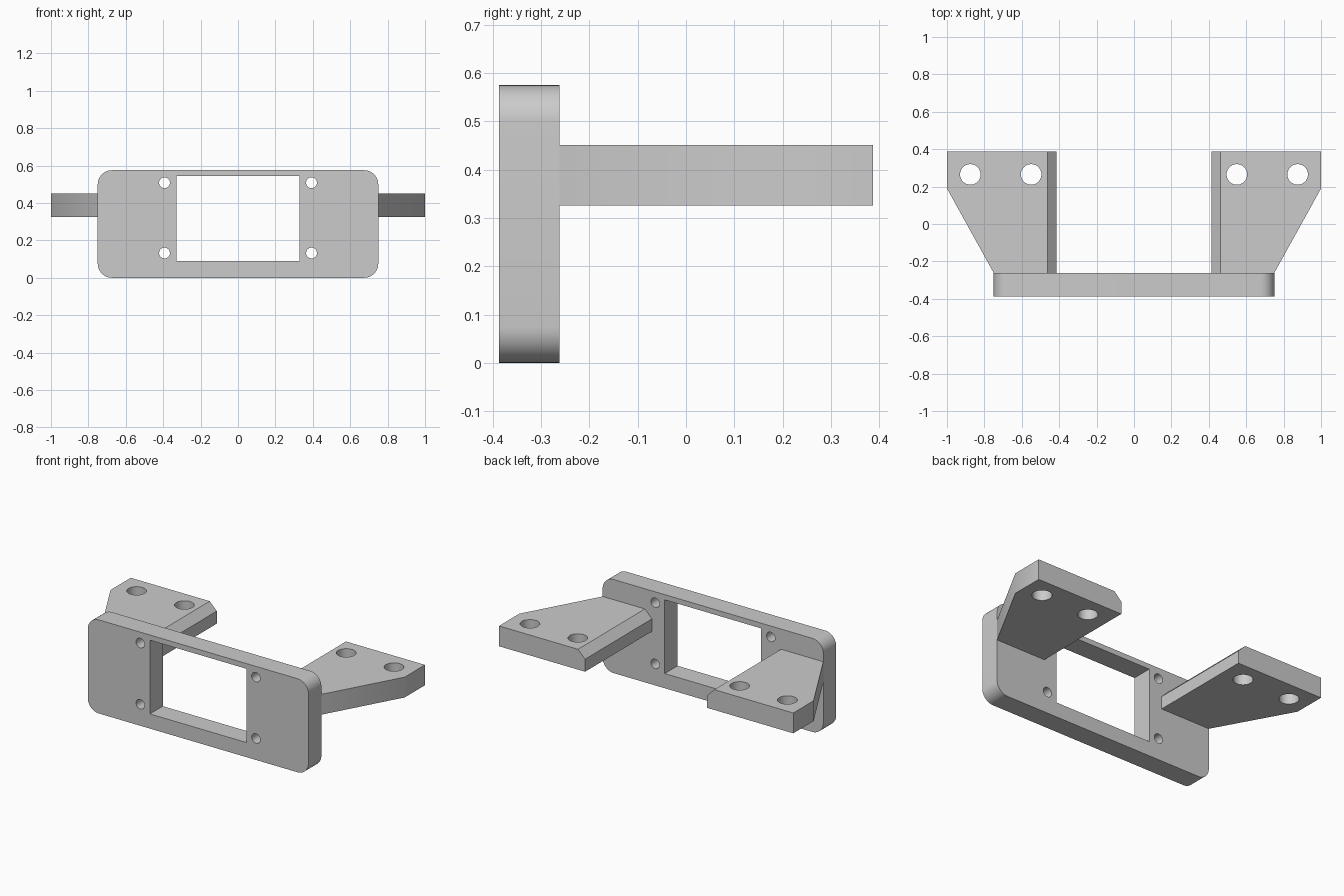
import bpy
import bmesh
from math import pi
from mathutils import Matrix, Vector

cube = bpy.data.objects.get("Cube")
if cube:
    bpy.data.objects.remove(cube, do_unlink=True)

FRONT, PLATE_BACK, BACK = -0.387, -0.262, 0.387
HEIGHT, HALF_WIDTH, CORNER = 0.575, 0.75, 0.075
ARM_LOW, ARM_HIGH, ARM_INNER, CHAMFER = 0.326, 0.451, 0.415, 0.048

grey = bpy.data.materials.new("light grey plastic")
grey.use_nodes = True
grey.diffuse_color = (0.6, 0.6, 0.6, 1)
grey.node_tree.nodes["Principled BSDF"].inputs["Base Color"].default_value = (0.6, 0.6, 0.6, 1)


def make_object(name, bm):
    bmesh.ops.recalc_face_normals(bm, faces=bm.faces)
    mesh = bpy.data.meshes.new(name)
    bm.to_mesh(mesh)
    bm.free()
    mesh.materials.append(grey)
    obj = bpy.data.objects.new(name, mesh)
    bpy.context.collection.objects.link(obj)
    return obj


def add_box(bm, low, high):
    low, high = Vector(low), Vector(high)
    matrix = Matrix.Translation((low + high) / 2) @ Matrix.Diagonal((*(high - low), 1))
    bmesh.ops.create_cube(bm, size=1, matrix=matrix)


def add_cylinder(bm, centre, radius, depth, turn=0):
    matrix = Matrix.Translation(centre) @ Matrix.Rotation(turn, 4, "X")
    bmesh.ops.create_cone(bm, cap_ends=True, segments=40, radius1=radius,
                          radius2=radius, depth=depth, matrix=matrix)


def cut(obj, cutter_bm):
    """Subtract the cutter shapes, then shade smooth with sharp edges."""
    cutter = make_object("cutter", cutter_bm)
    cutter.hide_render = True
    bpy.ops.object.select_all(action="DESELECT")
    bpy.context.view_layer.objects.active = obj
    obj.select_set(True)
    mod = obj.modifiers.new("openings", "BOOLEAN")
    mod.operation = "DIFFERENCE"
    mod.solver = "EXACT"
    mod.object = cutter
    bpy.ops.object.modifier_apply(modifier=mod.name)
    bpy.data.objects.remove(cutter, do_unlink=True)
    bpy.ops.object.shade_smooth_by_angle(angle=pi / 6)


# Front plate with rounded corners
bm = bmesh.new()
add_box(bm, (-HALF_WIDTH, FRONT, 0), (HALF_WIDTH, PLATE_BACK, HEIGHT))
corners = [e for e in bm.edges if abs(e.verts[0].co.y - e.verts[1].co.y) > 0.01]
bmesh.ops.bevel(bm, geom=corners, offset=CORNER, segments=10, profile=0.5, affect="EDGES")
plate = make_object("front_plate", bm)

# Window and four screw holes in the plate
holes = bmesh.new()
add_box(holes, (-0.328, -0.6, 0.09), (0.328, 0, 0.543))
for x in (-0.393, 0.393):
    for z in (0.132, 0.508):
        add_cylinder(holes, (x, PLATE_BACK, z), 0.029, 0.5, pi / 2)
cut(plate, holes)

# Mounting arms behind the plate, chamfered along the inner top edge
for side, name in ((1, "left_arm"), (-1, "right_arm")):
    outline = [(ARM_INNER, PLATE_BACK), (HALF_WIDTH, PLATE_BACK), (1, 0.19),
               (1, BACK), (ARM_INNER, BACK)]
    bm = bmesh.new()
    base = bm.faces.new([bm.verts.new((side * x, y, ARM_LOW)) for x, y in outline])
    top = bmesh.ops.extrude_face_region(bm, geom=[base])["geom"]
    bmesh.ops.translate(bm, vec=(0, 0, ARM_HIGH - ARM_LOW),
                        verts=[v for v in top if isinstance(v, bmesh.types.BMVert)])
    bmesh.ops.recalc_face_normals(bm, faces=bm.faces)
    inner = [e for e in bm.edges if all(
        abs(abs(v.co.x) - ARM_INNER) < 0.001 and v.co.z > ARM_HIGH - 0.01 for v in e.verts)]
    bmesh.ops.bevel(bm, geom=inner, offset=CHAMFER, segments=1, affect="EDGES")
    arm = make_object(name, bm)

    # Two vertical bolt holes
    holes = bmesh.new()
    for x in (0.55, 0.875):
        add_cylinder(holes, (side * x, 0.265, ARM_LOW), 0.055, 0.6)
    cut(arm, holes)
